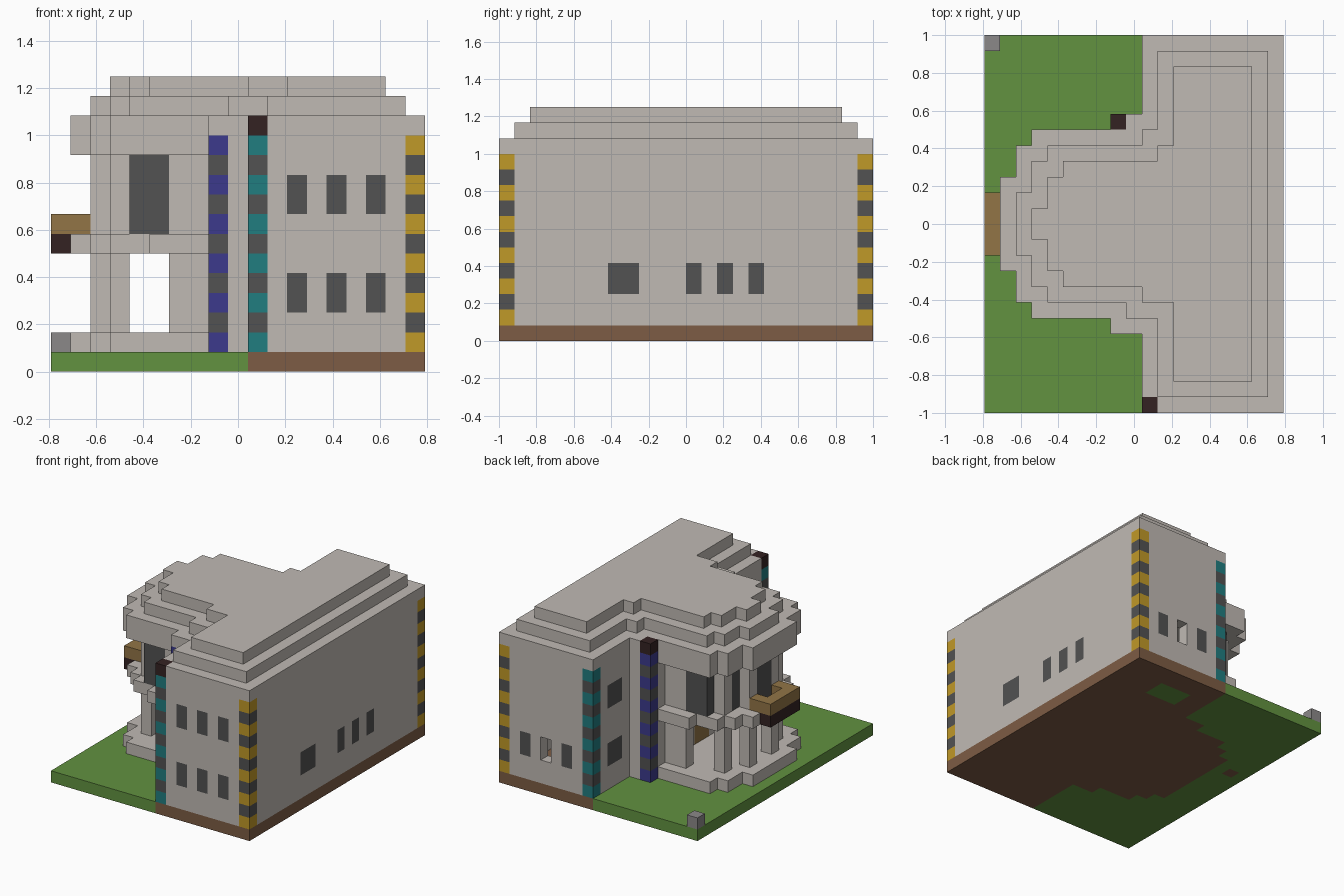
import bpy, bmesh
from mathutils import Vector

cube = bpy.data.objects.get("Cube")
if cube:
    bpy.data.objects.remove(cube, do_unlink=True)

U = 1 / 12                      # edge of one building block
NX, NY = 19, 24                 # plot size in blocks

COLOURS = {
    "pale_stone": (0.527, 0.491, 0.456),
    "grass": (0.122, 0.287, 0.051),
    "brown_earth": (0.205, 0.107, 0.058),
    "yellow": (0.527, 0.319, 0.021),
    "teal": (0.015, 0.205, 0.216),
    "blue": (0.045, 0.042, 0.262),
    "dark_grey": (0.084, 0.084, 0.084),
    "dark_brown": (0.034, 0.016, 0.016),
    "wood": (0.287, 0.178, 0.061),
    "mid_grey": (0.26, 0.25, 0.25),
}


def make_material(name, rgb):
    mat = bpy.data.materials.new(name)
    mat.use_nodes = True
    mat.diffuse_color = (*rgb, 1)
    mat.node_tree.nodes["Principled BSDF"].inputs["Base Color"].default_value = (*rgb, 1)
    return mat


MATS = {name: make_material(name, rgb) for name, rgb in COLOURS.items()}
blocks = {}                     # block position -> (part, colour)


def fill(part, colour, xs, ys, zs):
    """Claim a box of blocks for a part; later parts replace earlier ones."""
    for i in range(*xs):
        for j in range(*ys):
            for k in range(*zs):
                blocks[i, j, k] = (part, colour)


def carve(xs, ys, zs):
    for i in range(*xs):
        for j in range(*ys):
            for k in range(*zs):
                blocks.pop((i, j, k), None)


def stepped(part, colour, strips, end, zs):
    """Stepped slab: each strip runs from a start column to the far end."""
    for start, y0, y1 in strips:
        fill(part, colour, (start, end), (y0, y1), zs)


def mirrored(part, colour, xs, ys, zs):
    fill(part, colour, xs, ys, zs)
    fill(part, colour, xs, (NY - ys[1], NY - ys[0]), zs)


def striped_column(part, colour, i, j):
    for k in range(1, 12):
        shade = colour if k % 2 else "dark_grey"
        fill(part, shade, (i, i + 1), (j, j + 1), (k, k + 1))


# Ground
WING = (10, 0, NY)
fill("lawn", "grass", (0, NX), (0, NY), (0, 1))
stepped("foundation", "brown_earth",
        [WING, (8, 5, 19), (5, 6, 18), (4, 7, 17), (3, 8, 16)], NX, (0, 1))
fill("foundation", "brown_earth", (1, 2), (14, 15), (0, 1))
fill("lawn", "grass", (12, 15), (20, 22), (0, 1))
fill("corner_block", "mid_grey", (0, 1), (23, 24), (1, 2))

# Main walls and the projecting bay
OUTER = [WING, (9, 5, 19), (8, 5, 18), (3, 6, 18), (2, 7, 17), (1, 9, 15)]
BAY = [(4, 7, 17), (3, 8, 16), (2, 10, 14)]
stepped("main_walls", "pale_stone", [WING, (9, 5, 19), (8, 6, 18)], NX, (1, 12))
stepped("plinth", "pale_stone", OUTER[3:], 8, (1, 2))
stepped("bay_walls", "pale_stone", BAY, 8, (7, 11))
stepped("balcony_floor", "pale_stone",
        [(5, 6, 18), (3, 7, 17), (2, 8, 16), (1, 9, 15)], 8, (6, 7))
stepped("lintel", "pale_stone", OUTER[3:], 8, (11, 12))

# Open arcade under the bay
mirrored("arcade_piers", "pale_stone", (6, 8), (7, 8), (2, 6))
mirrored("arcade_piers", "pale_stone", (3, 4), (8, 9), (2, 6))
mirrored("arcade_piers", "pale_stone", (2, 3), (10, 11), (2, 6))
fill("entrance_door", "wood", (8, 9), (11, 13), (2, 5))

# Three roof steps
stepped("roof_lower", "pale_stone", OUTER, NX, (12, 13))
stepped("roof_middle", "pale_stone",
        [(11, 1, 23), (10, 6, 18), (9, 6, 17), (4, 7, 17), (3, 8, 16), (2, 10, 14)],
        NX - 1, (13, 14))
stepped("roof_top", "pale_stone",
        [(12, 2, 22), (11, 7, 17), (10, 7, 16), (5, 8, 16), (4, 9, 15), (3, 11, 13)],
        NX - 2, (14, 15))

# Room behind the open rear window
carve((11, 18), (16, 23), (1, 6))
fill("room_chest", "dark_brown", (12, 13), (20, 21), (1, 5))

# Windows
for i in (12, 14, 16):
    for z in (3, 8):
        fill("front_windows", "dark_grey", (i, i + 1), (0, 1), (z, z + 2))
    fill("rear_windows", "dark_grey", (i, i + 1), (23, 24), (3, 5))
carve((14, 15), (23, 24), (3, 5))
for y0, y1 in ((7, 9), (12, 13), (14, 15), (16, 17)):
    fill("side_windows", "dark_grey", (18, 19), (y0, y1), (3, 5))
for z in (3, 8):
    mirrored("wing_windows", "dark_grey", (10, 11), (2, 4), (z, z + 2))
mirrored("bay_windows", "dark_grey", (4, 6), (7, 8), (7, 11))
mirrored("bay_windows", "dark_grey", (3, 4), (9, 10), (7, 11))
fill("bay_windows", "dark_grey", (2, 3), (11, 13), (7, 11))

# Striped corner columns
for j in (0, NY - 1):
    striped_column("yellow_columns", "yellow", NX - 1, j)
    striped_column("teal_columns", "teal", 10, j)
for j in (5, 18):
    striped_column("blue_columns", "blue", 8, j)
fill("column_caps", "dark_brown", (10, 11), (0, 1), (12, 13))
fill("column_caps", "dark_brown", (8, 9), (18, 19), (12, 13))

# Wooden balcony
fill("balcony_support", "dark_brown", (0, 1), (10, 14), (6, 7))
fill("balcony_deck", "wood", (1, 2), (11, 13), (6, 7))
fill("balcony_rail", "wood", (0, 1), (10, 14), (7, 8))
mirrored("balcony_rail", "wood", (1, 2), (10, 11), (7, 8))


def build_part(part):
    """Make one mesh from the exposed sides of a part's blocks."""
    bm = bmesh.new()
    colours = []
    for pos, (owner, colour) in blocks.items():
        if owner != part:
            continue
        if colour not in colours:
            colours.append(colour)
        for axis in range(3):
            for side in (0, 1):
                near = list(pos)
                near[axis] += 2 * side - 1
                if tuple(near) in blocks:
                    continue
                corners = []
                for a, b in ((0, 0), (1, 0), (1, 1), (0, 1)):
                    p = list(pos)
                    p[axis] += side
                    p[(axis + 1) % 3] += a
                    p[(axis + 2) % 3] += b
                    v = Vector((p[0] - NX / 2, p[1] - NY / 2, p[2])) * U
                    corners.append(bm.verts.new(v))
                face = bm.faces.new(corners if side else corners[::-1])
                face.material_index = colours.index(colour)
    bmesh.ops.remove_doubles(bm, verts=bm.verts[:], dist=U / 100)
    bmesh.ops.dissolve_limit(bm, angle_limit=0.01, verts=bm.verts[:],
                             edges=bm.edges[:], delimit={'MATERIAL'})
    mesh = bpy.data.meshes.new(part)
    bm.to_mesh(mesh)
    bm.free()
    for colour in colours:
        mesh.materials.append(MATS[colour])
    bpy.context.collection.objects.link(bpy.data.objects.new(part, mesh))


for part in sorted({owner for owner, _ in blocks.values()}):
    build_part(part)
